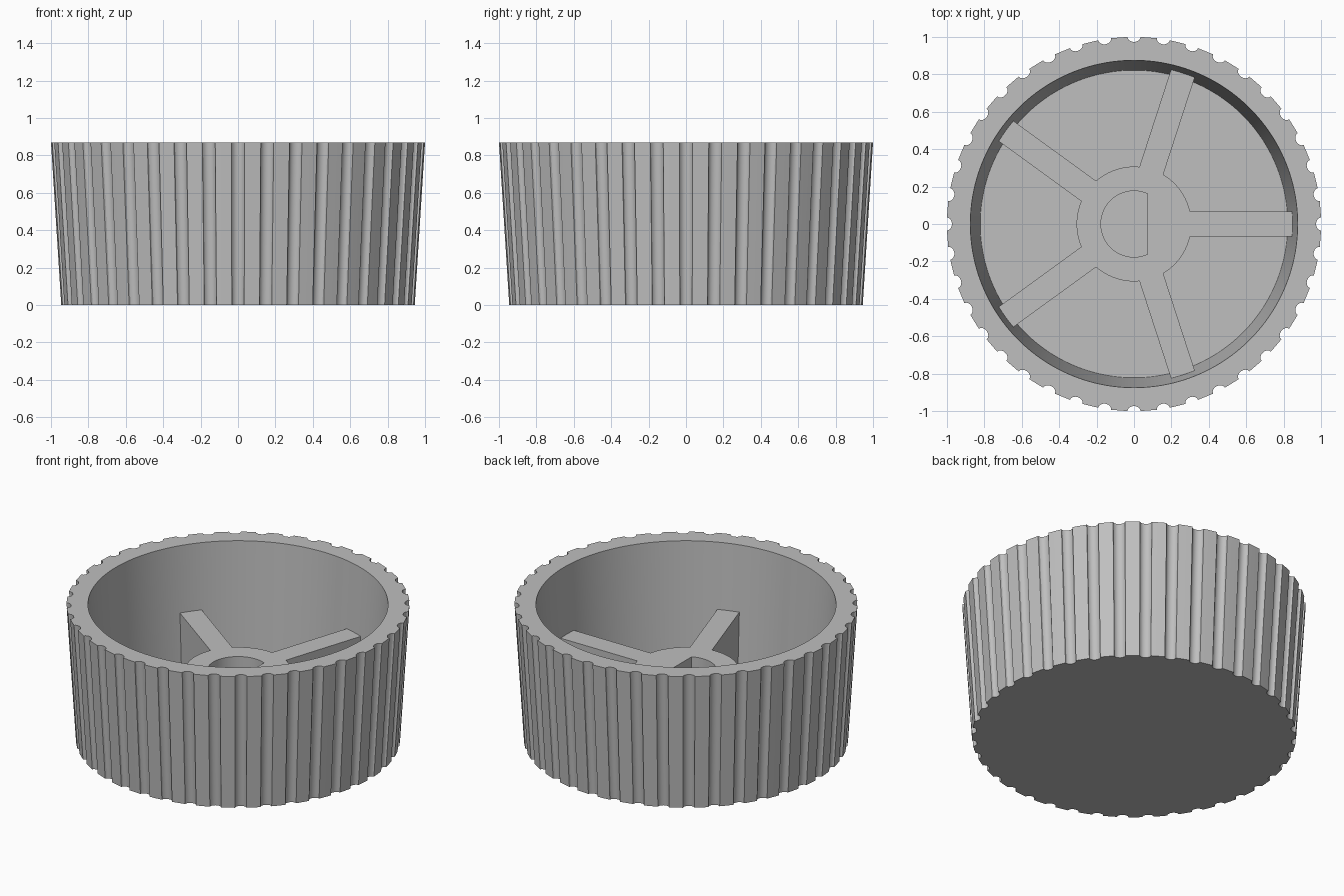
import bpy, bmesh
from math import sin, cos, pi, radians, acos, asin

cube = bpy.data.objects.get("Cube")
if cube:
    bpy.data.objects.remove(cube)

HEIGHT, FLOOR, HUB_TOP = 0.87, 0.05, 0.45
FLUTES, FLUTE_RADIUS = 40, 0.035

grey = bpy.data.materials.new("plain_grey")
grey.use_nodes = True
colour = (0.52, 0.52, 0.52, 1)
grey.diffuse_color = colour
grey.node_tree.nodes["Principled BSDF"].inputs["Base Color"].default_value = colour


def finish(bm, name):
    bmesh.ops.recalc_face_normals(bm, faces=bm.faces)
    mesh = bpy.data.meshes.new(name)
    bm.to_mesh(mesh)
    bm.free()
    obj = bpy.data.objects.new(name, mesh)
    bpy.context.collection.objects.link(obj)
    mesh.materials.append(grey)
    bpy.ops.object.select_all(action='DESELECT')
    obj.select_set(True)
    bpy.context.view_layer.objects.active = obj
    bpy.ops.object.shade_smooth_by_angle(angle=radians(25))
    return obj


def polar(r, a):
    return (r * cos(a), r * sin(a))


def fluted_outline():
    """Unit circle with shallow round grooves cut into it."""
    pts = []
    pitch = 2 * pi / FLUTES
    for i in range(FLUTES):
        c = i * pitch
        for k in range(9):
            t = -pi / 2 + pi * k / 8
            x, y = 1 - 0.027 * cos(t), FLUTE_RADIUS * sin(t)
            pts.append((x * cos(c) - y * sin(c), x * sin(c) + y * cos(c)))
        edge = asin(FLUTE_RADIUS)
        for k in range(1, 4):
            pts.append(polar(1, c + edge + (pitch - 2 * edge) * k / 4))
    return pts


# Tapered cup: outer grooved wall, rim, inner wall and floor
bm = bmesh.new()
flutes = fluted_outline()
circle = [polar(1, 2 * pi * i / len(flutes)) for i in range(len(flutes))]
rings = []
for outline, radius, z in ((flutes, 0.945, 0), (flutes, 1, HEIGHT),
                           (circle, 0.875, HEIGHT), (circle, 0.822, FLOOR)):
    # the circle is turned so its points line up with the grooves
    shift = 4 if outline is circle else 0
    rings.append([bm.verts.new((outline[i - shift][0] * radius,
                                outline[i - shift][1] * radius, z))
                  for i in range(len(outline))])
for low, high in zip(rings, rings[1:]):
    for i in range(len(low)):
        bm.faces.new((low[i - 1], low[i], high[i], high[i - 1]))
bm.faces.new(rings[0])
bm.faces.new(rings[-1])
finish(bm, "knob_body")

# Hub with five spokes and a D-shaped shaft hole
HUB, HALF, REACH = 0.307, 0.067, 0.85
outline = []
root = asin(HALF / HUB)
for i in range(5):
    a = 2 * pi * i / 5
    for side in (-HALF, HALF):
        outline.append((REACH * cos(a) - side * sin(a),
                        REACH * sin(a) + side * cos(a)))
    span = 2 * pi / 5 - 2 * root
    outline += [polar(HUB, a + root + span * k / 10) for k in range(11)]

HOLE, FLAT = 0.177, 0.073
start = acos(FLAT / HOLE)
hole = [polar(HOLE, start + (2 * pi - 2 * start) * k / 36) for k in range(37)]

bm = bmesh.new()
edges = []
for loop in (outline, hole):
    verts = [bm.verts.new((x, y, HUB_TOP)) for x, y in loop]
    edges += [bm.edges.new((verts[i - 1], verts[i])) for i in range(len(verts))]
bmesh.ops.triangle_fill(bm, use_beauty=True, use_dissolve=False, edges=edges)
extruded = bmesh.ops.extrude_face_region(bm, geom=bm.faces[:], use_keep_orig=True)
lower = [v for v in extruded["geom"] if isinstance(v, bmesh.types.BMVert)]
for v in lower:
    v.co.z = FLOOR - 0.01
    # spoke ends follow the taper of the wall
    if v.co.xy.length > 0.5:
        v.co.xy *= 0.975
finish(bm, "hub_and_spokes")
